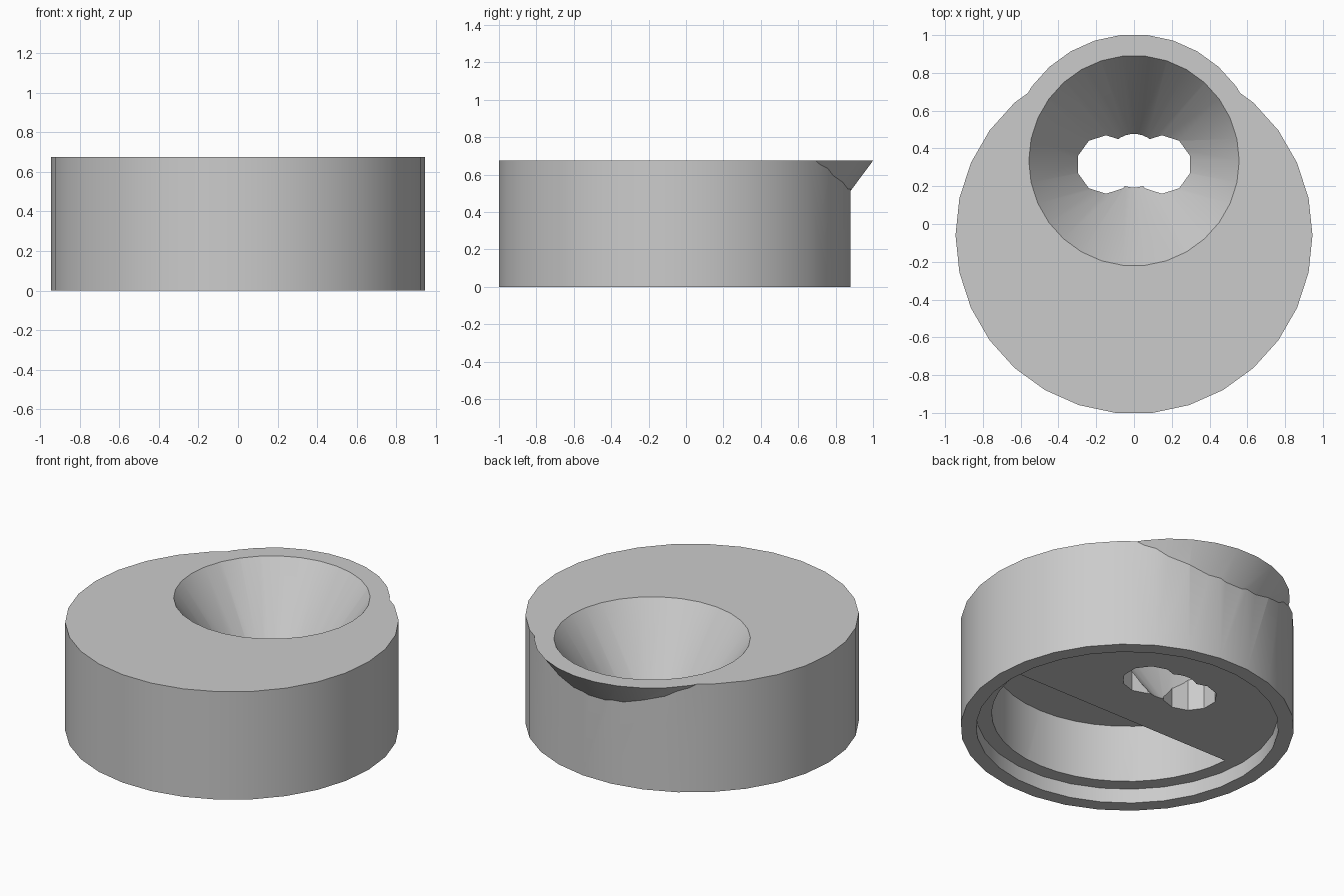
import bpy, bmesh, math

if "Cube" in bpy.data.objects:
    bpy.data.objects.remove(bpy.data.objects["Cube"], do_unlink=True)

H = 0.675          # overall height
BODY_Y = -0.06     # centre of the round body
FUNNEL_Y = 0.335   # centre of the funnel
LEDGE = 0.09       # depth of the underside recess

grey = bpy.data.materials.new("plain_grey")
grey.use_nodes = True
grey.diffuse_color = (0.6, 0.6, 0.6, 1)
grey.node_tree.nodes["Principled BSDF"].inputs["Base Color"].default_value = (0.6, 0.6, 0.6, 1)


def loft(name, bottom, top, z0, z1):
    """Closed solid between two outlines with equal point counts."""
    bm = bmesh.new()
    lo = [bm.verts.new((x, y, z0)) for x, y in bottom]
    hi = [bm.verts.new((x, y, z1)) for x, y in top]
    n = len(lo)
    bm.faces.new(lo[::-1])
    bm.faces.new(hi)
    for i in range(n):
        j = (i + 1) % n
        bm.faces.new((lo[i], lo[j], hi[j], hi[i]))
    mesh = bpy.data.meshes.new(name)
    bm.to_mesh(mesh)
    bm.free()
    obj = bpy.data.objects.new(name, mesh)
    bpy.context.collection.objects.link(obj)
    mesh.materials.append(grey)
    return obj


def ring(r, cx, cy, n=30, turn=0.0):
    return [(cx + r * math.cos(2 * math.pi * (i + turn) / n),
             cy + r * math.sin(2 * math.pi * (i + turn) / n)) for i in range(n)]


def combine(target, tool, operation):
    """Apply a boolean and discard the tool."""
    bpy.context.view_layer.objects.active = target
    mod = target.modifiers.new("combine", 'BOOLEAN')
    mod.operation, mod.solver, mod.object = operation, 'EXACT', tool
    bpy.ops.object.modifier_apply(modifier=mod.name)
    bpy.data.objects.remove(tool, do_unlink=True)


# Round body with the flared funnel lip overhanging the back
outline = ring(0.945, 0, BODY_Y)
body = loft("funnel_cap", outline, outline, 0, H)
lip = loft("funnel_lip", ring(0.329, 0, FUNNEL_Y), ring(0.669, 0, FUNNEL_Y), 0.22, H)
combine(body, lip, 'UNION')

# Shallow recess under the rim
recess = ring(0.857, 0, BODY_Y)
combine(body, loft("recess_cutter", recess, recess, -0.1, LEDGE), 'DIFFERENCE')

# Deep half-round cavity in the front half
CHORD, R = -0.11, 0.768
start = math.asin((CHORD - BODY_Y) / R)
a0, a1 = math.pi - start, 2 * math.pi + start
half = [(R * math.cos(a0 + (a1 - a0) * i / 20),
         BODY_Y + R * math.sin(a0 + (a1 - a0) * i / 20)) for i in range(21)]
combine(body, loft("cavity_cutter", half, half, 0.04, 0.45), 'DIFFERENCE')

# Conical funnel running right through the slab
slope = (0.557 - 0.142) / (H - LEDGE)
z0, z1 = LEDGE - 0.05, H + 0.05
cone = loft("funnel_cutter",
            ring(0.142 - 0.05 * slope, 0, FUNNEL_Y),
            ring(0.557 + 0.05 * slope, 0, FUNNEL_Y), z0, z1)
combine(body, cone, 'DIFFERENCE')

# Twin drain holes widening the outlet sideways
for side in (-1, 1):
    hole = ring(0.155, side * 0.148, FUNNEL_Y - 0.02, 10, 0.5)
    combine(body, loft("drain_cutter", hole, hole, 0.03, 0.55), 'DIFFERENCE')

# Smooth curved walls, crisp rims
bpy.ops.object.select_all(action='DESELECT')
body.select_set(True)
bpy.context.view_layer.objects.active = body
bpy.ops.object.shade_smooth_by_angle(angle=math.radians(30))
